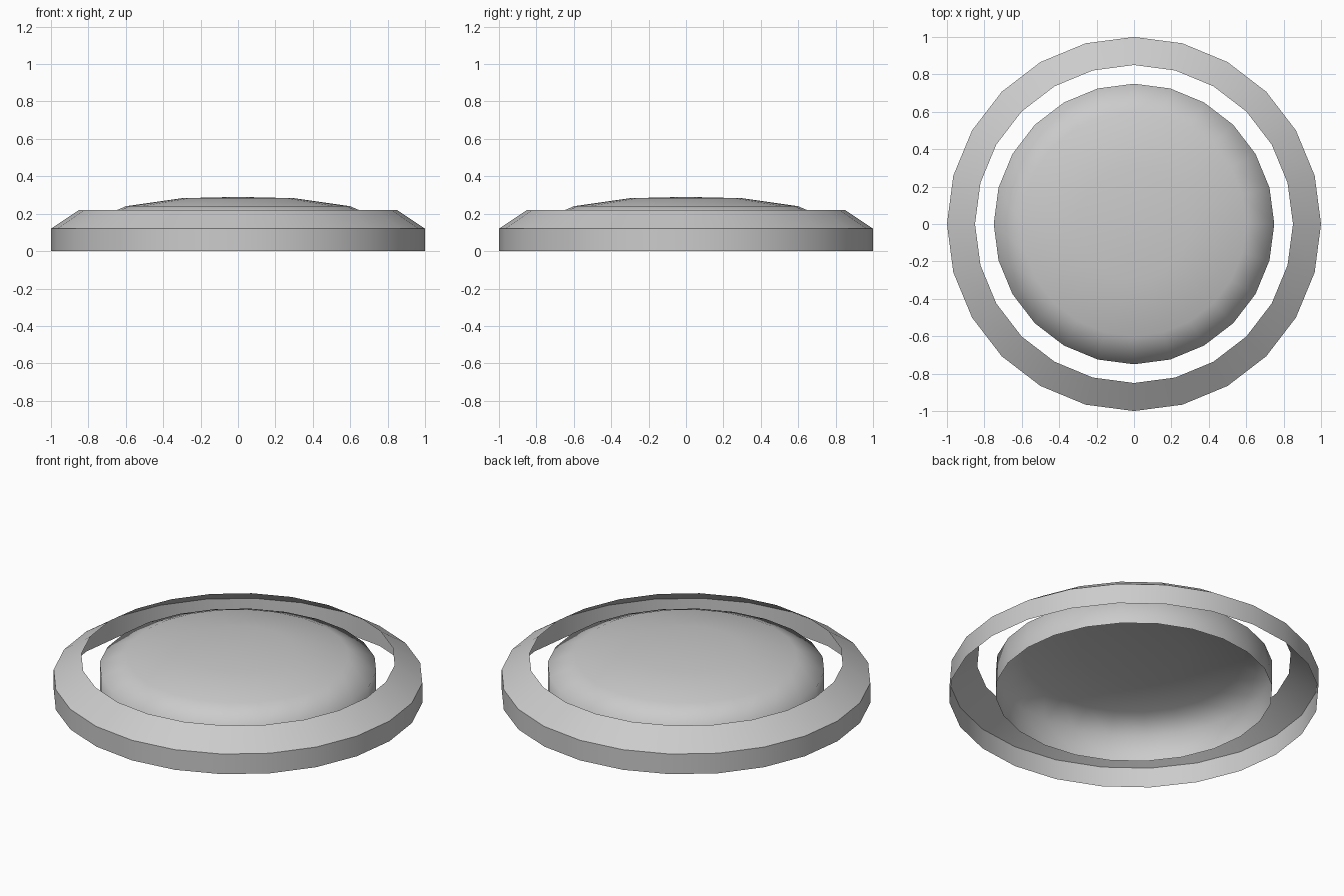
import bpy
import bmesh
from math import cos, sin, pi, radians

SIDES = 24

cube = bpy.data.objects.get("Cube")
if cube:
    bpy.data.objects.remove(cube, do_unlink=True)

# Single plain grey for both parts
grey = bpy.data.materials.new("light_grey")
grey.use_nodes = True
colour = (0.6, 0.6, 0.6, 1)
grey.diffuse_color = colour
grey.node_tree.nodes["Principled BSDF"].inputs["Base Color"].default_value = colour


def lathe(name, profile, smooth_angle):
    """Turn an open (radius, height) profile, listed bottom to top, into a thin shell."""
    bm = bmesh.new()
    rings = []
    for r, z in profile:
        if r == 0:
            rings.append([bm.verts.new((0, 0, z))] * SIDES)
        else:
            rings.append([bm.verts.new((r * cos(2 * pi * i / SIDES),
                                        r * sin(2 * pi * i / SIDES), z))
                          for i in range(SIDES)])
    for low, high in zip(rings, rings[1:]):
        for i in range(SIDES):
            j = (i + 1) % SIDES
            corners = [low[i], low[j], high[j], high[i]]
            bm.faces.new(list(dict.fromkeys(corners)))
    mesh = bpy.data.meshes.new(name)
    bm.to_mesh(mesh)
    bm.free()
    mesh.materials.append(grey)
    obj = bpy.data.objects.new(name, mesh)
    bpy.context.collection.objects.link(obj)
    bpy.ops.object.select_all(action='DESELECT')
    obj.select_set(True)
    bpy.context.view_layer.objects.active = obj
    bpy.ops.object.shade_smooth_by_angle(angle=radians(smooth_angle))
    return obj


# Outer ring: upright wall with a sloping collar, open underneath
lathe("outer_ring", [(1, 0), (1, 0.12), (0.85, 0.22)], 30)

# Central dome: upright wall, rounded shoulder and shallow crown, open underneath
lathe("centre_dome", [(0.75, 0.02), (0.75, 0.175), (0.6, 0.24),
                      (0.3, 0.283), (0, 0.29)], 80)
